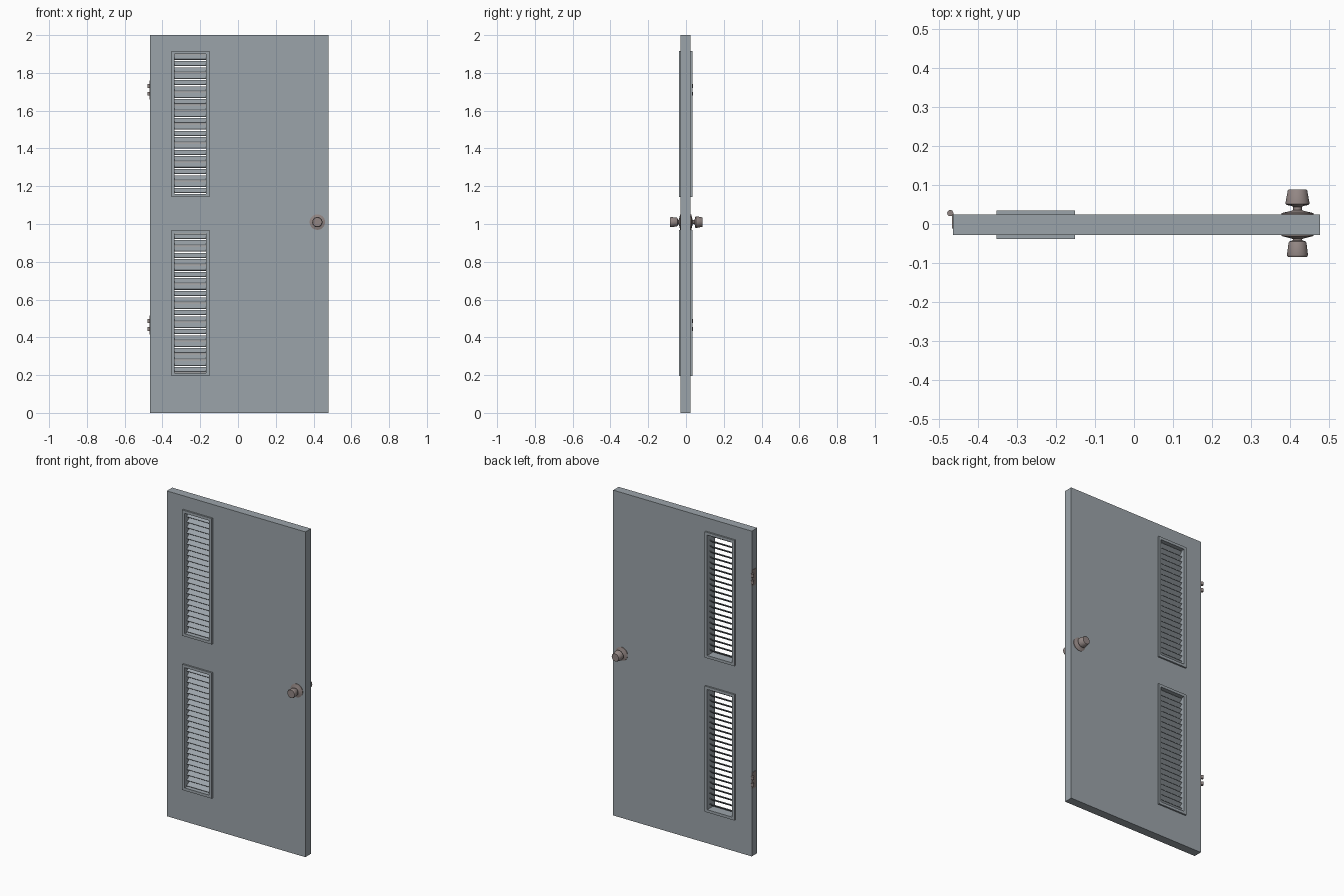
import bpy, bmesh, math
from mathutils import Matrix

if "Cube" in bpy.data.objects:
    bpy.data.objects.remove(bpy.data.objects["Cube"])

YC = -0.0015                      # mid-plane of the door leaf
VX0, VX1 = -0.353, -0.152         # vent outer width
VENTS = {"upper": (1.143, 1.917), "lower": (0.195, 0.968)}
RIM = 0.017


def material(name, rgb):
    m = bpy.data.materials.new(name)
    m.diffuse_color = (*rgb, 1)
    m.use_nodes = True
    m.node_tree.nodes["Principled BSDF"].inputs["Base Color"].default_value = m.diffuse_color
    return m


PAINT = material("grey_paint", (0.33, 0.37, 0.40))
METAL = material("bronze_metal", (0.29, 0.24, 0.23))


def finish(bm, name, mat):
    bmesh.ops.recalc_face_normals(bm, faces=bm.faces)
    mesh = bpy.data.meshes.new(name)
    bm.to_mesh(mesh)
    bm.free()
    ob = bpy.data.objects.new(name, mesh)
    bpy.context.collection.objects.link(ob)
    mesh.materials.append(mat)
    return ob


def smooth(ob):
    bpy.ops.object.select_all(action='DESELECT')
    bpy.context.view_layer.objects.active = ob
    ob.select_set(True)
    bpy.ops.object.shade_smooth_by_angle(angle=math.radians(35))


def add_box(bm, lo, hi):
    size = [b - a for a, b in zip(lo, hi)]
    mid = [(a + b) / 2 for a, b in zip(lo, hi)]
    bmesh.ops.create_cube(bm, size=1, matrix=Matrix.Translation(mid) @ Matrix.Diagonal((*size, 1)))


def perforated_panel(name, xs, zs, holes, y0, y1, mat):
    """Panel made of grid cells, leaving out the hole cells, then extruded in y."""
    bm = bmesh.new()
    v = [[bm.verts.new((x, y0, z)) for z in zs] for x in xs]
    for i in range(len(xs) - 1):
        for j in range(len(zs) - 1):
            if (i, j) not in holes:
                bm.faces.new((v[i][j], v[i + 1][j], v[i + 1][j + 1], v[i][j + 1]))
    ext = bmesh.ops.extrude_face_region(bm, geom=bm.faces[:])
    for g in ext["geom"]:
        if isinstance(g, bmesh.types.BMVert):
            g.co.y = y1
    bmesh.ops.dissolve_limit(bm, angle_limit=0.01, verts=bm.verts[:], edges=bm.edges[:])
    return finish(bm, name, mat)


# Door leaf with two vent openings
h = RIM / 2
(u0, u1), (l0, l1) = VENTS["upper"], VENTS["lower"]
perforated_panel("door_leaf", [-0.465, VX0 + h, VX1 - h, 0.478],
                 [0, l0 + h, l1 - h, u0 + h, u1 - h, 2],
                 {(1, 1), (1, 3)}, -0.028, 0.025, PAINT)

# Louvre vents: frame standing proud on both faces, slats low at the front
SLATS = 22
for label, (z0, z1) in VENTS.items():
    perforated_panel(label + "_vent_frame", [VX0, VX0 + RIM, VX1 - RIM, VX1],
                     [z0, z0 + RIM, z1 - RIM, z1], {(1, 1)}, -0.038, 0.035, PAINT)
    bm = bmesh.new()
    pitch = (z1 - z0 - 2 * RIM) / SLATS
    for i in range(SLATS):
        z = z0 + RIM + pitch * (i + 0.5)
        m = (Matrix.Translation(((VX0 + VX1) / 2, YC, z)) @ Matrix.Rotation(math.radians(38), 4, 'X')
             @ Matrix.Diagonal((VX1 - VX0 - 2 * RIM + 0.004, 0.040, 0.004, 1)))
        bmesh.ops.create_cube(bm, size=1, matrix=m)
    finish(bm, label + "_vent_slats", PAINT)


# Door knobs: profile of (radius, distance from door face) lathed about y
def knob(name, profile, face_y, sign):
    bm = bmesh.new()
    vs = [bm.verts.new((0.42 + r, face_y + sign * d, 1.01)) for r, d in profile]
    es = [bm.edges.new(p) for p in zip(vs, vs[1:])]
    bmesh.ops.spin(bm, geom=vs + es, cent=(0.42, 0, 1.01), axis=(0, 1, 0),
                   angle=math.tau, steps=32, use_duplicate=False)
    bmesh.ops.remove_doubles(bm, verts=bm.verts, dist=1e-5)
    smooth(finish(bm, name, METAL))


BASE = [(0, -0.002), (0.041, -0.002), (0.041, 0.003), (0.028, 0.006), (0.016, 0.009), (0.011, 0.011)]
knob("back_knob", BASE + [(0.011, 0.019), (0.018, 0.022), (0.028, 0.024), (0.031, 0.027),
     (0.030, 0.034), (0.025, 0.061), (0.023, 0.063), (0, 0.063)], 0.025, 1)
knob("front_knob", BASE + [(0.013, 0.014), (0.021, 0.017), (0.023, 0.020),
     (0.027, 0.051), (0.026, 0.055), (0.024, 0.057), (0, 0.057)], -0.028, -1)

# Hinges: thin leaf on the door edge with two knuckles at the back corner
for label, zc in (("upper", 1.71), ("lower", 0.465)):
    bm = bmesh.new()
    add_box(bm, (-0.468, -0.011, zc - 0.05), (-0.464, 0.025, zc + 0.05))
    finish(bm, label + "_hinge_leaf", METAL)
    bm = bmesh.new()
    for dz in (-0.021, 0.021):
        bmesh.ops.create_cone(bm, cap_ends=True, segments=16, radius1=0.008, radius2=0.008,
                              depth=0.02, matrix=Matrix.Translation((-0.472, 0.028, zc + dz)))
        add_box(bm, (-0.470, 0.020, zc + dz - 0.01), (-0.464, 0.026, zc + dz + 0.01))
    smooth(finish(bm, label + "_hinge_knuckles", METAL))
